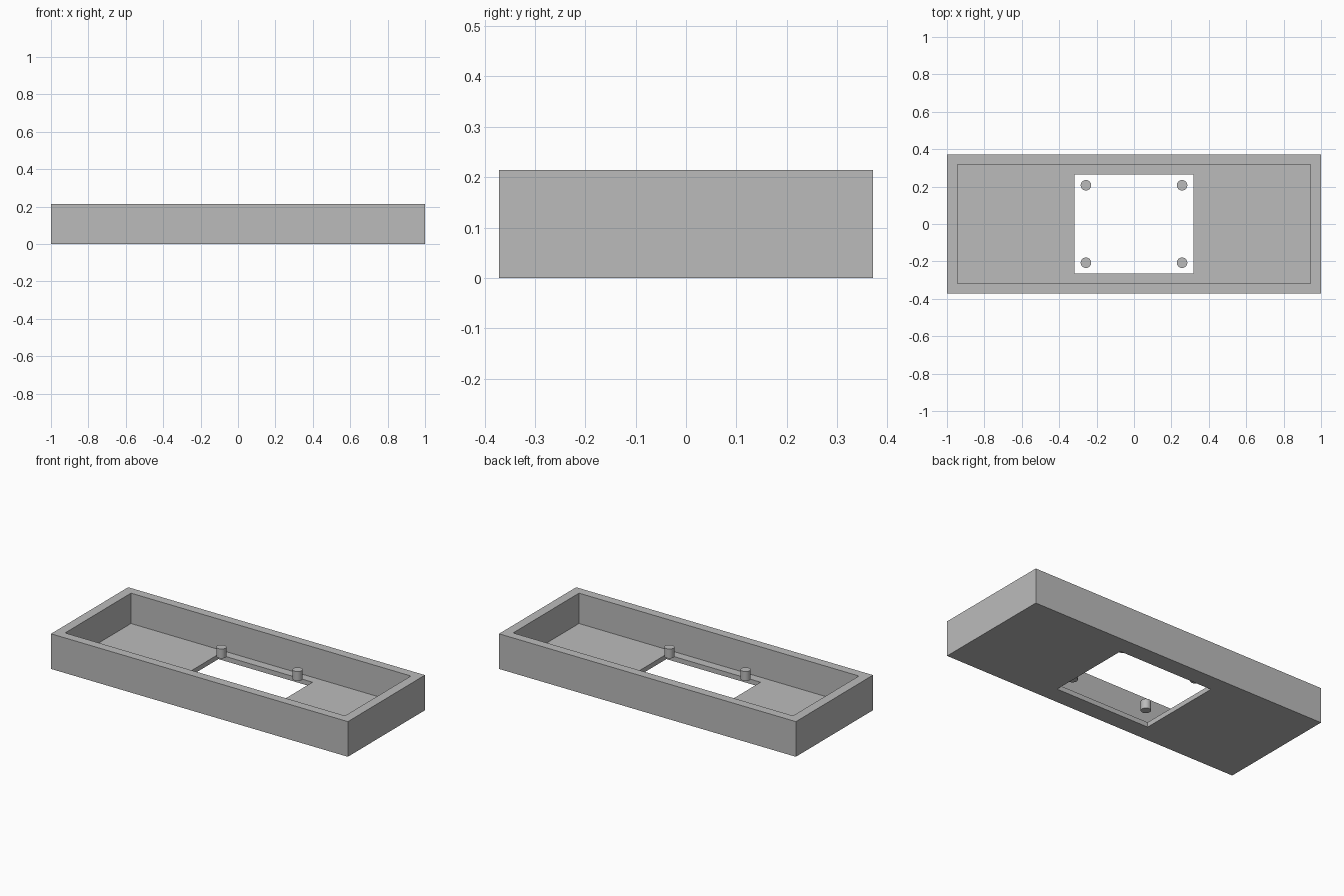
import bpy, bmesh

cube = bpy.data.objects.get("Cube")
if cube:
    bpy.data.objects.remove(cube, do_unlink=True)

HEIGHT, FLOOR = 0.214, 0.029
OUTER, INNER, HOLE = (1.0, 0.371), (0.943, 0.317), (0.317, 0.264)

grey = bpy.data.materials.new("light grey")
grey.use_nodes = True
colour = (0.5, 0.5, 0.5, 1)
grey.diffuse_color = colour
grey.node_tree.nodes["Principled BSDF"].inputs["Base Color"].default_value = colour


def make_object(name, bm):
    bmesh.ops.recalc_face_normals(bm, faces=bm.faces)
    mesh = bpy.data.meshes.new(name)
    bm.to_mesh(mesh)
    bm.free()
    mesh.materials.append(grey)
    obj = bpy.data.objects.new(name, mesh)
    bpy.context.collection.objects.link(obj)
    return obj


def rectangle(bm, half, z):
    x, y = half
    return [bm.verts.new((sx * x, sy * y, z))
            for sx, sy in ((-1, -1), (1, -1), (1, 1), (-1, 1))]


# Open tray: nested rectangles joined into a closed ring around the floor opening
bm = bmesh.new()
profile = [(HOLE, 0), (OUTER, 0), (OUTER, HEIGHT),
           (INNER, HEIGHT), (INNER, FLOOR), (HOLE, FLOOR)]
loops = [rectangle(bm, half, z) for half, z in profile]
for a, b in zip(loops, loops[1:] + loops[:1]):
    for i in range(4):
        j = (i + 1) % 4
        bm.faces.new((a[i], a[j], b[j], b[i]))
make_object("tray", bm)

# Four pins standing at the corners of the opening
PIN_RADIUS, PIN_BOTTOM, PIN_TOP = 0.028, 0.055, 0.112
for y, depth in ((-0.207, "front"), (0.207, "back")):
    for x, side in ((-0.257, "right"), (0.257, "left")):
        bm = bmesh.new()
        bmesh.ops.create_cone(bm, cap_ends=True, segments=32, radius1=PIN_RADIUS,
                              radius2=PIN_RADIUS, depth=PIN_TOP - PIN_BOTTOM)
        pin = make_object(f"{depth}_{side}_pin", bm)
        pin.location = (x, y, (PIN_BOTTOM + PIN_TOP) / 2)
        bpy.ops.object.select_all(action="DESELECT")
        pin.select_set(True)
        bpy.context.view_layer.objects.active = pin
        bpy.ops.object.shade_smooth_by_angle()
